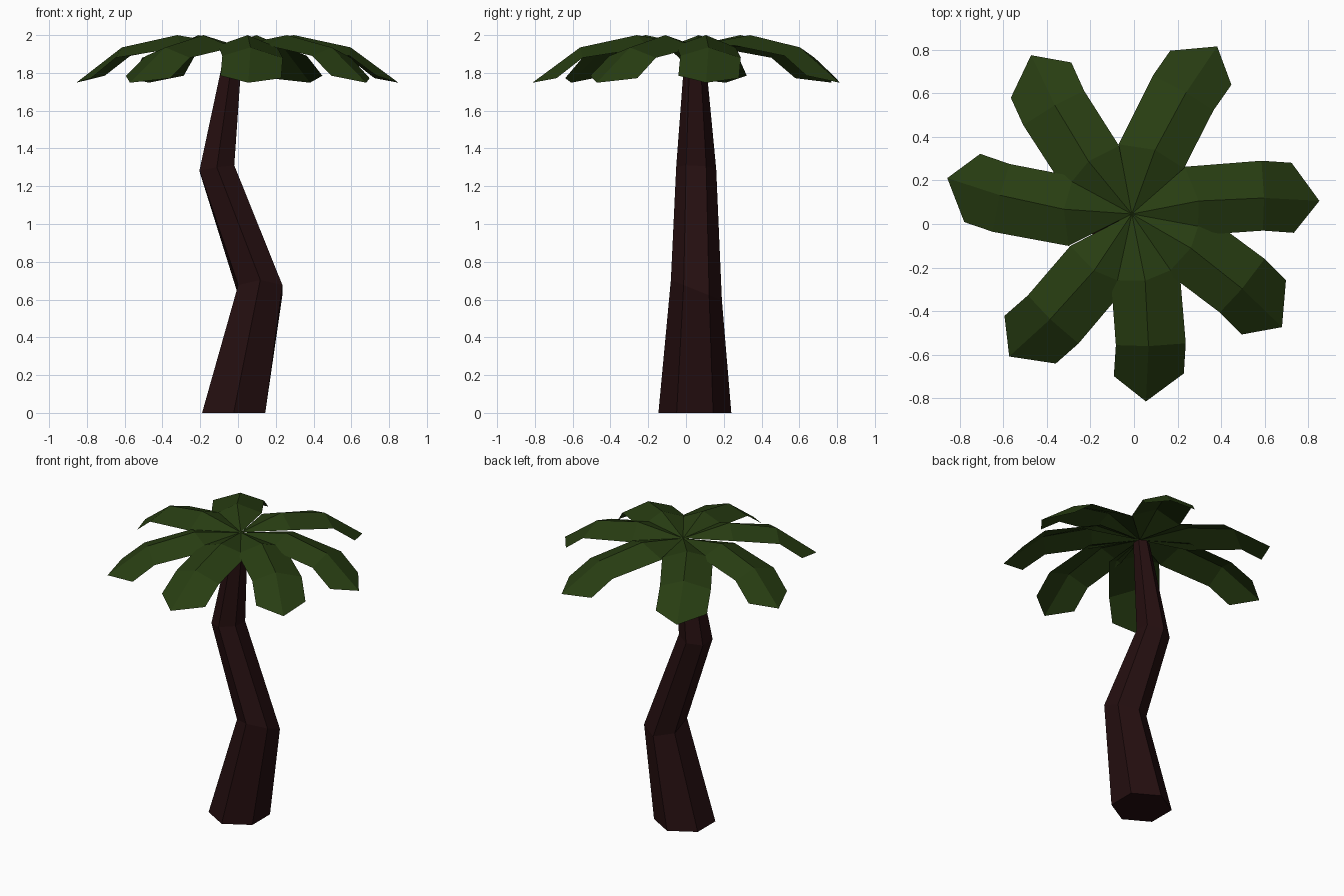
import bpy, bmesh
from math import cos, sin, radians, pi
from mathutils import Matrix, Vector

cube = bpy.data.objects.get("Cube")
if cube:
    bpy.data.objects.remove(cube)


def material(name, rgb):
    mat = bpy.data.materials.new(name)
    mat.use_nodes = True
    color = (*rgb, 1)
    mat.diffuse_color = color
    bsdf = mat.node_tree.nodes["Principled BSDF"]
    bsdf.inputs["Base Color"].default_value = color
    bsdf.inputs["Roughness"].default_value = 0.9
    return mat


def add_object(name, bm, mat):
    mesh = bpy.data.meshes.new(name)
    bm.to_mesh(mesh)
    bm.free()
    mesh.materials.append(mat)
    obj = bpy.data.objects.new(name, mesh)
    bpy.context.scene.collection.objects.link(obj)
    return obj


bark = material("dark_bark", (0.018, 0.0045, 0.005))
leaf = material("dark_leaf_green", (0.021, 0.047, 0.006))

# Trunk: six-sided rings along a crooked path
# each ring: centre x, centre y, centre z, radius, slope along x, slope along y
RINGS = [
    (-0.023, 0.047, 0.0, 0.193, 0, 0),
    (0.118, 0.055, 0.65, 0.135, 0, -0.4),
    (-0.112, 0.054, 1.295, 0.106, 0.15, -0.05),
    (-0.022, 0.047, 1.925, 0.052, 0, 0),
]
SIDES = 6
bm = bmesh.new()
loops = []
for cx, cy, cz, r, sx, sy in RINGS:
    loop = []
    for i in range(SIDES):
        a = 2 * pi * i / SIDES + pi / 2
        dx, dy = r * cos(a), r * sin(a)
        loop.append(bm.verts.new((cx + dx, cy + dy, cz + sx * dx + sy * dy)))
    loops.append(loop)
for low, high in zip(loops, loops[1:]):
    for i in range(SIDES):
        j = (i + 1) % SIDES
        bm.faces.new((low[i], low[j], high[j], high[i]))
bm.faces.new(reversed(loops[0]))
bm.faces.new(loops[-1])
add_object("trunk", bm, bark)

# Frond: folded leaf, rows of left edge, midrib, right edge
CROWN = Vector((-0.01, 0.046, 0))
BASE = (0, 0, 1.945)
ROWS = [
    [(0.257, 0.199, 1.935), (0.31, 0.038, 2.0), (0.295, -0.118, 1.945)],
    [(0.61, 0.202, 1.88), (0.61, 0.031, 1.935), (0.594, -0.118, 1.89)],
    [(0.747, 0.183, 1.772), (0.862, 0, 1.748), (0.735, -0.138, 1.785)],
]


def frond(name, angle):
    bm = bmesh.new()
    base = bm.verts.new(BASE)
    rows = [[bm.verts.new(p) for p in row] for row in ROWS]
    for k in range(2):
        bm.faces.new((base, rows[0][k + 1], rows[0][k]))
        for near, far in zip(rows, rows[1:]):
            bm.faces.new((near[k], near[k + 1], far[k + 1], far[k]))
    turn = Matrix.Translation(CROWN) @ Matrix.Rotation(radians(angle), 4, "Z")
    bm.transform(turn)
    bm.normal_update()
    for f in bm.faces:
        if f.normal.z < 0:
            f.normal_flip()
    add_object(name, bm, leaf)


# Crown: seven unevenly spaced fronds
for n, angle in enumerate((4, 63, 122.4, 169, 229.3, 274.3, 323), 1):
    frond(f"frond_{n}", angle)
